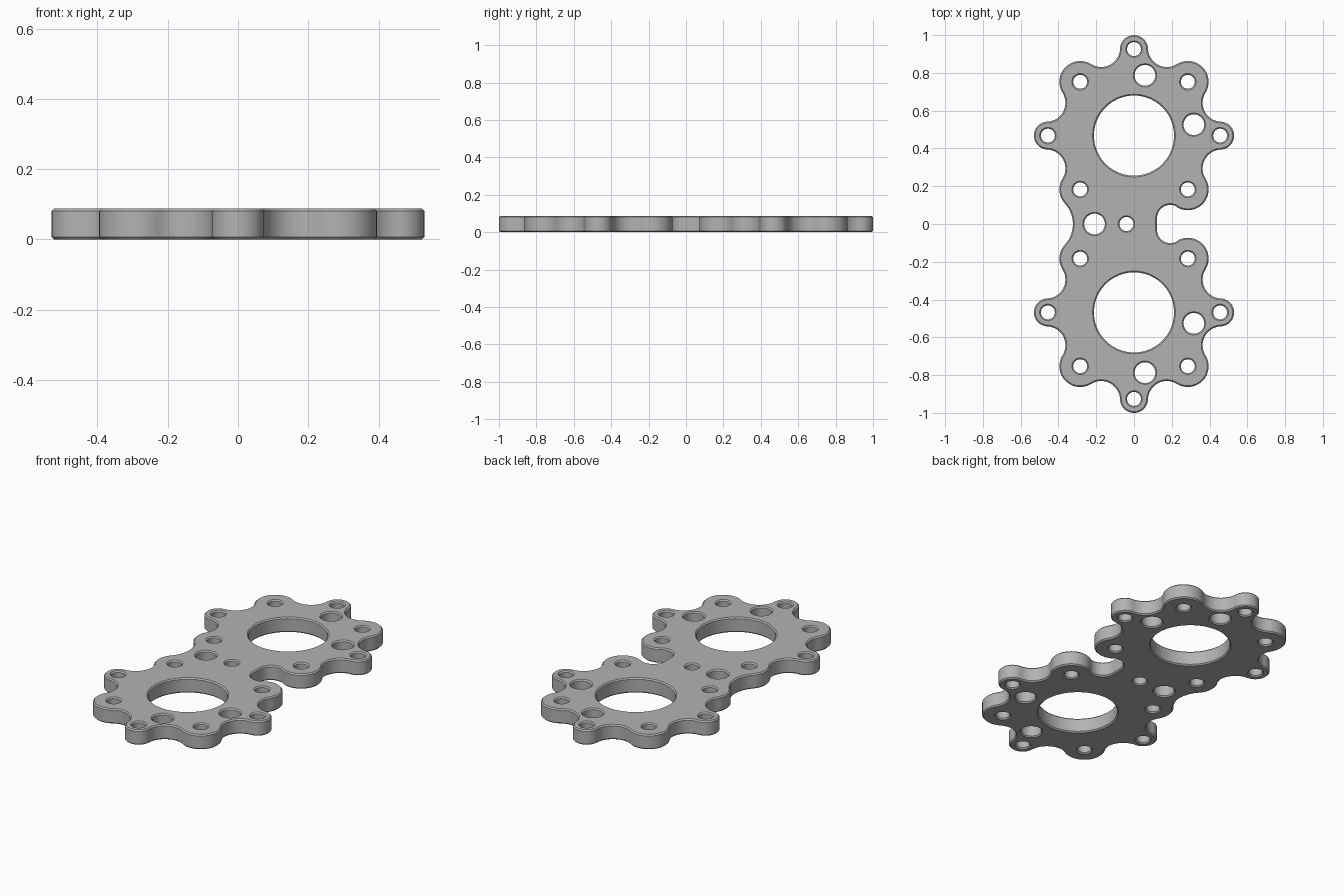
import bpy, bmesh, math
from mathutils import Vector

cube = bpy.data.objects.get("Cube")
if cube:
    bpy.data.objects.remove(cube)

THICK, CHAMFER = 0.088, 0.007
RING_Y = 0.468            # centre of each motor ring
SMALL, BIG = 0.074, 0.11  # lobe radii
BOLT, PILOT, BORE = 0.037, 0.055, 0.212


def fillet(a, b, radius):
    """Concave circle touching two lobes on the outer (right-hand) side."""
    (ca, ra), (cb, rb) = a[:2], b[:2]
    d = cb - ca
    along = d.normalized()
    da, db = ra + radius, rb + radius
    t = (da * da - db * db + d.length_squared) / (2 * d.length)
    out = Vector((along.y, -along.x))
    return (ca + along * t + out * math.sqrt(da * da - t * t), radius, False)


def joint(a, b):
    """Leaving point on a and arriving point on b."""
    d = (b[0] - a[0]).normalized()
    if a[2] == b[2]:
        left = Vector((-d.y, d.x))
        return a[0] + left * a[1], b[0] + left * b[1]
    p = a[0] + d * a[1]
    return p, p


def arc(circle, start, end):
    """(point, outward normal) pairs along one arc."""
    c, r, convex = circle
    a0 = math.atan2(start.y - c.y, start.x - c.x)
    a1 = math.atan2(end.y - c.y, end.x - c.x)
    sense = 1 if convex else -1
    sweep = (sense * (a1 - a0)) % math.tau
    n = max(4, int(sweep / 0.1))
    pts = []
    for i in range(n + 1):
        a = a0 + sense * sweep * i / n
        u = Vector((math.cos(a), math.sin(a)))
        pts.append((c + u * r, u * sense))
    return pts


def hole(x, y, r, n):
    c = Vector((x, y))
    us = [Vector((math.cos(math.tau * i / n), math.sin(math.tau * i / n))) for i in range(n)]
    return [(c + u * r, -u) for u in us]


# Upper lobes, counter-clockwise from the notch
def lobe(x, y, r):
    return (Vector((x, RING_Y + y)), r, True)


right = [lobe(0.285, -0.285, BIG), lobe(0.456, 0, SMALL), lobe(0.285, 0.285, BIG)]
left = [lobe(-c.x, c.y - RING_Y, r) for c, r, _ in reversed(right)]
upper = right + [lobe(0, 0.458, SMALL)] + left
lower = [(Vector((c.x, -c.y)), r, True) for c, r, _ in reversed(upper)]

# Chain of lobes and fillets around the whole plate
chain = []
for group in (upper, lower):
    for a, b in zip(group, group[1:]):
        chain += [a, fillet(a, b, 0.1)]
    chain.append(group[-1])
    if group is upper:
        chain.append(fillet(upper[-1], lower[0], 0.16))
for sy in (-1, 1):
    chain.append((Vector((0.192, sy * 0.031)), 0.07, False))

outline = []
for i, circle in enumerate(chain):
    prev, nxt = chain[i - 1], chain[(i + 1) % len(chain)]
    points = arc(circle, joint(prev, circle)[1], joint(circle, nxt)[0])
    straight_next = circle[2] == nxt[2]
    outline += points if straight_next else points[:-1]

# Holes: bores, bolt holes and pilot holes
loops = [outline, hole(-0.209, 0, PILOT, 32), hole(-0.04, 0, BOLT, 24)]
for s in (-1, 1):
    loops.append(hole(0, s * RING_Y, BORE, 72))
    loops += [hole(c.x, s * c.y, BOLT, 24) for c, r, _ in upper]
    loops += [hole(0.058, s * 0.787, PILOT, 32), hole(0.317, s * 0.526, PILOT, 32)]

# Chamfered walls for every loop, then flat caps
bm = bmesh.new()
profile = [(CHAMFER, 0), (0, CHAMFER), (0, THICK - CHAMFER), (CHAMFER, THICK)]
caps = ([], [])
for loop in loops:
    rings = []
    for inset, z in profile:
        rings.append([bm.verts.new((*(p - n * inset), z)) for p, n in loop])
    count = len(loop)
    for lo, hi in zip(rings, rings[1:]):
        for i in range(count):
            j = (i + 1) % count
            bm.faces.new((lo[i], lo[j], hi[j], hi[i]))
    for cap, ring in zip(caps, (rings[0], rings[-1])):
        cap += [bm.edges.get((ring[i], ring[(i + 1) % count])) for i in range(count)]
for cap, z in zip(caps, (-1, 1)):
    bmesh.ops.triangle_fill(bm, edges=cap, use_beauty=True, normal=(0, 0, z))
bmesh.ops.recalc_face_normals(bm, faces=bm.faces)

mesh = bpy.data.meshes.new("mounting_plate")
bm.to_mesh(mesh)
bm.free()
plate = bpy.data.objects.new("mounting_plate", mesh)
bpy.context.collection.objects.link(plate)

# Plain grey metal
grey = bpy.data.materials.new("plain_grey")
grey.use_nodes = True
colour = (0.45, 0.45, 0.45, 1)
grey.diffuse_color = colour
grey.node_tree.nodes["Principled BSDF"].inputs["Base Color"].default_value = colour
mesh.materials.append(grey)

bpy.ops.object.select_all(action="DESELECT")
plate.select_set(True)
bpy.context.view_layer.objects.active = plate
bpy.ops.object.shade_smooth_by_angle(angle=math.radians(30))
